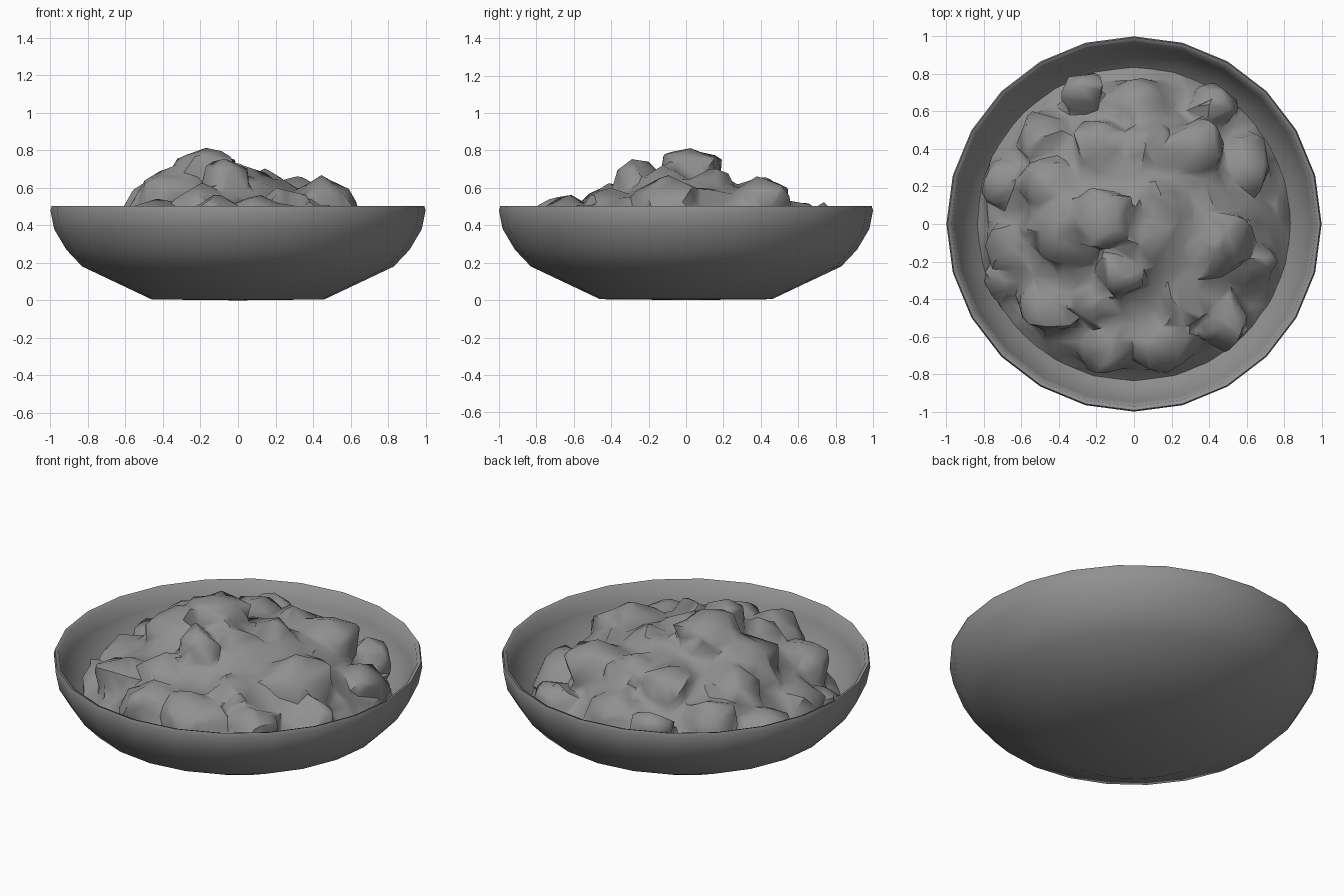
import bpy, bmesh, math, random
from mathutils import Vector, noise

if "Cube" in bpy.data.objects:
    bpy.data.objects.remove(bpy.data.objects["Cube"])

random.seed(4)

grey = bpy.data.materials.new("dark_grey")
grey.diffuse_color = (0.28, 0.28, 0.28, 1)
grey.use_nodes = True
grey.node_tree.nodes["Principled BSDF"].inputs["Base Color"].default_value = grey.diffuse_color


def make_object(name, bm):
    me = bpy.data.meshes.new(name)
    bm.to_mesh(me)
    bm.free()
    me.materials.append(grey)
    ob = bpy.data.objects.new(name, me)
    bpy.context.collection.objects.link(ob)
    return ob


def lathe(bm, profile, sides):
    vs = [bm.verts.new((r, 0, z)) for r, z in profile]
    es = [bm.edges.new(p) for p in zip(vs, vs[1:])]
    bmesh.ops.spin(bm, geom=vs + es, axis=(0, 0, 1), cent=(0, 0, 0),
                   angle=math.tau, steps=sides, use_duplicate=False)
    bmesh.ops.remove_doubles(bm, verts=bm.verts[:], dist=0.0005)
    bmesh.ops.recalc_face_normals(bm, faces=bm.faces[:])


def smooth(ob, degrees):
    bpy.ops.object.select_all(action='DESELECT')
    ob.select_set(True)
    bpy.context.view_layer.objects.active = ob
    bpy.ops.object.shade_smooth_by_angle(angle=math.radians(degrees))


# Bowl: thin turned shell
bm = bmesh.new()
lathe(bm, [(0, 0), (0.46, 0.005), (0.83, 0.18), (0.915, 0.27), (0.98, 0.38),
           (1.0, 0.48), (0.993, 0.503), (0.972, 0.495), (0.95, 0.4), (0.88, 0.285),
           (0.78, 0.2), (0.44, 0.05), (0, 0.04)], 24)
smooth(make_object("bowl", bm), 60)

# Food heap: low mound plus lumps (x, y, radius, top)
bm = bmesh.new()
lathe(bm, [(0, 0.64), (0.22, 0.63), (0.4, 0.57), (0.55, 0.49), (0.68, 0.39),
           (0.79, 0.29), (0.85, 0.24), (0.74, 0.2), (0.44, 0.08), (0, 0.07)], 28)
LUMPS = [
    (-0.35, -0.03, 0.23, 0.74), (-0.17, 0.03, 0.17, 0.83), (-0.06, -0.27, 0.13, 0.76),
    (0.0, -0.1, 0.18, 0.74), (0.13, 0.13, 0.12, 0.7), (0.43, -0.1, 0.2, 0.67),
    (0.33, 0.4, 0.15, 0.67), (0.42, 0.64, 0.15, 0.49), (-0.27, 0.73, 0.13, 0.52),
    (-0.48, 0.45, 0.16, 0.55), (-0.17, 0.42, 0.15, 0.66), (0.07, 0.4, 0.15, 0.66),
    (0.58, 0.3, 0.16, 0.51), (-0.68, 0.22, 0.14, 0.46), (-0.64, -0.12, 0.15, 0.5),
    (-0.44, -0.4, 0.18, 0.57), (-0.12, -0.6, 0.19, 0.57), (0.14, -0.63, 0.18, 0.57),
    (0.22, -0.4, 0.17, 0.63), (0.47, -0.53, 0.15, 0.52), (0.6, -0.2, 0.15, 0.5),
    (-0.45, 0.2, 0.17, 0.66), (0.3, 0.15, 0.13, 0.62), (0.0, 0.58, 0.19, 0.54),
    (-0.2, -0.42, 0.15, 0.63), (-0.7, -0.3, 0.11, 0.42)]
for x, y, r, top in LUMPS:
    lump = bmesh.ops.create_icosphere(bm, subdivisions=1, radius=1)["verts"]
    # chunky: coarse, jittered, turned, with the base flared into the mound
    turn = random.random() * math.tau
    c, s = math.cos(turn), math.sin(turn)
    h = 0.85 * r
    for v in lump:
        d = v.co * random.uniform(0.88, 1.22)
        flare = 1 + 0.2 * max(0, -d.z)
        out = Vector((x + (d.x * c - d.y * s) * r * flare,
                      y + (d.x * s + d.y * c) * r * flare,
                      top - h + min(d.z, 1.0) * h))
        rad = math.hypot(out.x, out.y)
        if rad > 0.86:          # keep inside the bowl
            out.x *= 0.86 / rad
            out.y *= 0.86 / rad
        if rad > 0.6:
            out.z = max(out.z, 0.22)
        v.co = out
food = make_object("food_heap", bm)

# Fuse the lumps into one skin, roughen it and reduce it to coarse facets
bpy.context.view_layer.objects.active = food
remesh = food.modifiers.new("fuse", 'REMESH')
remesh.mode = 'VOXEL'
remesh.voxel_size = 0.022
soft = food.modifiers.new("soften", 'SMOOTH')
soft.factor = 0.5
soft.iterations = 3
for m in ("fuse", "soften"):
    bpy.ops.object.modifier_apply(modifier=m)
for v in food.data.vertices:
    if v.co.z > 0.3:
        v.co += 0.035 * noise.noise_vector(v.co * 6)
reduce = food.modifiers.new("facet", 'DECIMATE')
reduce.ratio = 0.04
bpy.ops.object.modifier_apply(modifier="facet")

# Remove the hidden underside
bm = bmesh.new()
bm.from_mesh(food.data)
hidden = [f for f in bm.faces
          if f.normal.z < -0.2 and f.calc_center_median().z < 0.26]
bmesh.ops.delete(bm, geom=hidden, context='FACES')
bm.to_mesh(food.data)
bm.free()
food.data.materials.clear()
food.data.materials.append(grey)
smooth(food, 48)
